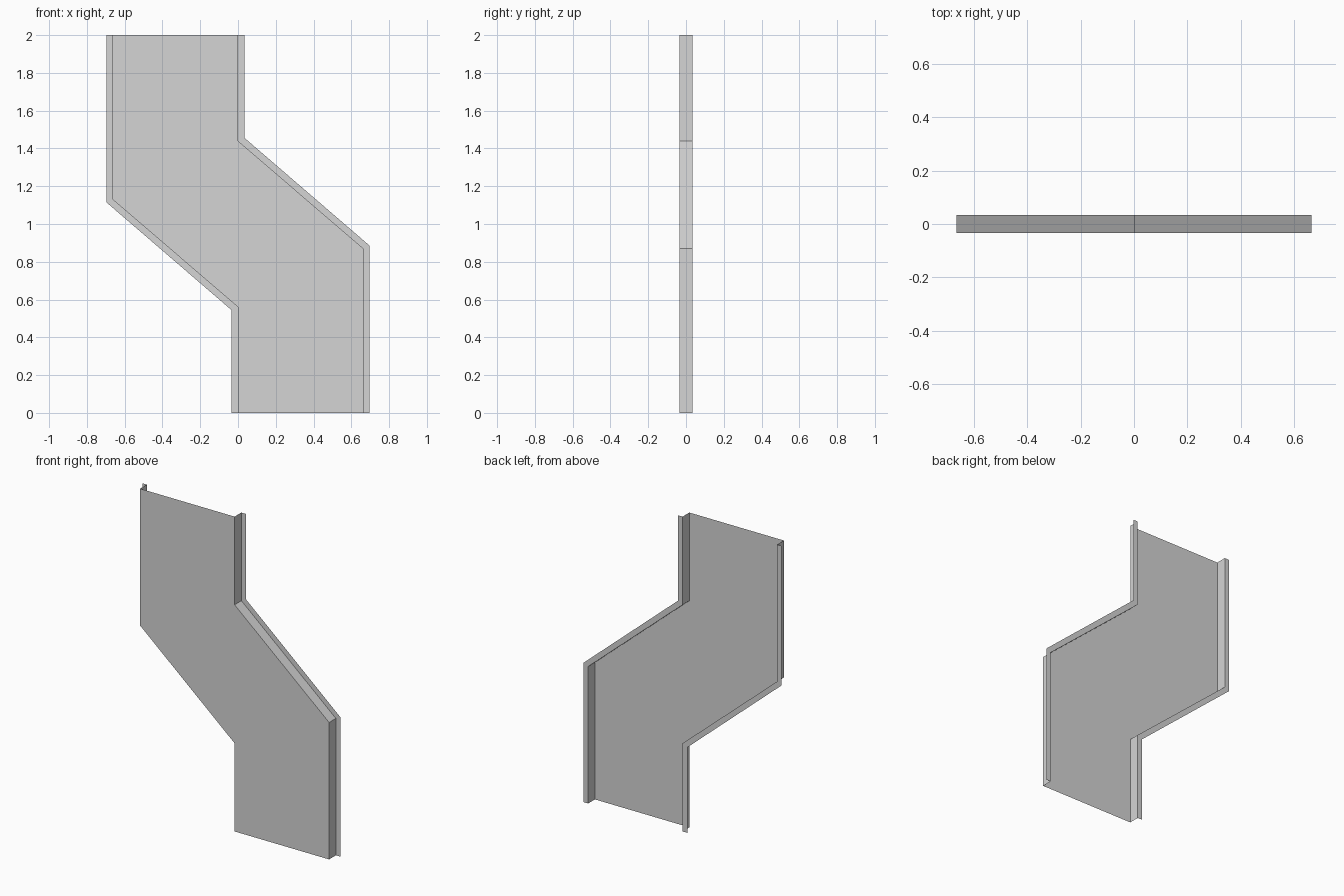
import bpy

cube = bpy.data.objects.get("Cube")
if cube:
    bpy.data.objects.remove(cube, do_unlink=True)

FRONT, BACK = -0.034, 0.034

grey = bpy.data.materials.new("light_grey")
grey.use_nodes = True
colour = (0.66, 0.66, 0.66, 1)
grey.diffuse_color = colour
grey.node_tree.nodes["Principled BSDF"].inputs["Base Color"].default_value = colour

# Bend line and outer lip line of the left-hand edge, top to bottom
bend = [(0, 2), (0, 1.44), (0.664, 0.87), (0.664, 0)]
lip = [(0.034, 2), (0.034, 1.456), (0.696, 0.886), (0.696, 0)]


def turned(points):
    """Half turn about the panel centre."""
    return [(-x, 2 - z) for x, z in points]


def at_depth(points, y):
    return [(x, y, z) for x, z in points]


def strip(name, a, b):
    """Band of quads between two matching lines."""
    n = len(a)
    faces = [(i, i + 1, n + i + 1, n + i) for i in range(n - 1)]
    mesh = bpy.data.meshes.new(name)
    mesh.from_pydata(a + b, [], faces)
    mesh.materials.append(grey)
    obj = bpy.data.objects.new(name, mesh)
    bpy.context.collection.objects.link(obj)


# Front panel, split into upper, sloping and lower quads
other = turned(bend)[::-1]
strip("front_panel", at_depth(other, FRONT), at_depth(bend, FRONT))

# Folded side walls and outward flanges
for side, inner, outer in (("left", bend, lip),
                           ("right", turned(bend), turned(lip))):
    strip(side + "_wall", at_depth(inner, FRONT), at_depth(inner, BACK))
    strip(side + "_flange", at_depth(inner, BACK), at_depth(outer, BACK))
